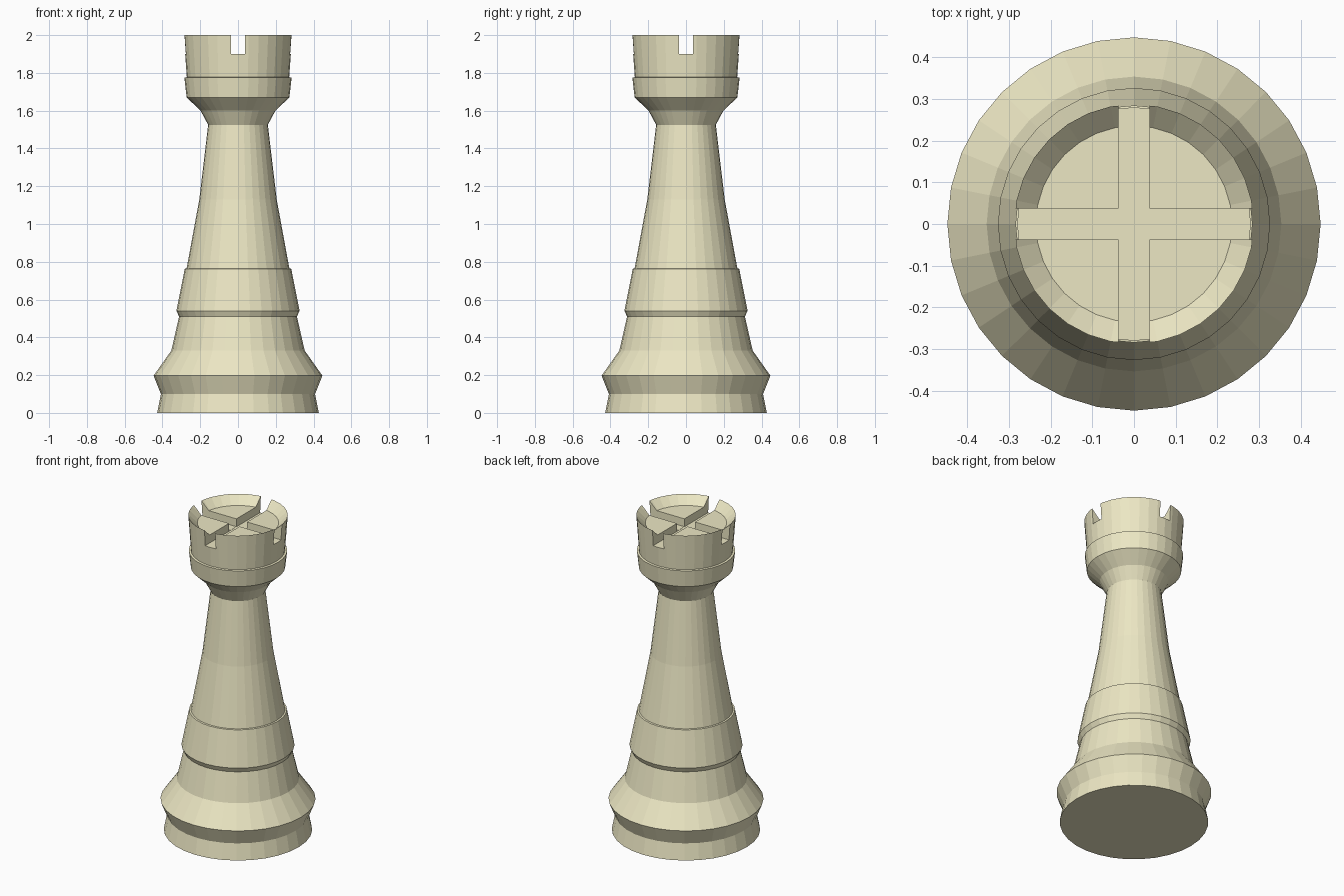
import bpy, bmesh, math

if "Cube" in bpy.data.objects:
    bpy.data.objects.remove(bpy.data.objects["Cube"])

SIDES = 32

def lathe(name, profile):
    """Closed flat-shaded solid of revolution from (radius, z) points, bottom to top."""
    bm = bmesh.new()
    rings = []
    for r, z in profile:
        rings.append([bm.verts.new((r * math.cos(2 * math.pi * i / SIDES),
                                    r * math.sin(2 * math.pi * i / SIDES), z))
                      for i in range(SIDES)])
    for a, b in zip(rings, rings[1:]):
        for i in range(SIDES):
            j = (i + 1) % SIDES
            bm.faces.new((a[i], a[j], b[j], b[i]))
    bm.faces.new(rings[0][::-1])
    bm.faces.new(rings[-1])
    bmesh.ops.recalc_face_normals(bm, faces=bm.faces)
    me = bpy.data.meshes.new(name)
    bm.to_mesh(me)
    bm.free()
    ob = bpy.data.objects.new(name, me)
    bpy.context.collection.objects.link(ob)
    return ob

def slot_cutter(name, size, z_bottom):
    bpy.ops.mesh.primitive_cube_add(size=1, location=(0, 0, z_bottom + size[2] / 2))
    ob = bpy.context.object
    ob.name = name
    ob.scale = size
    ob.hide_render = True
    ob.hide_viewport = False
    ob.display_type = 'WIRE'
    return ob

# Whole turned piece: base, banded body, neck, collar, head with bevelled recess
rook = lathe("tower_piece", [
    (0.428, 0), (0.408, 0.10), (0.447, 0.197), (0.353, 0.33),
    (0.312, 0.51), (0.326, 0.54), (0.282, 0.763), (0.272, 0.765),
    (0.205, 1.13), (0.158, 1.525), (0.198, 1.60), (0.272, 1.67),
    (0.284, 1.775), (0.271, 1.777), (0.287, 2.0), (0.235, 1.95),
])

# Crossed slots through the battlements
cutters = [slot_cutter("slot_cutter_x", (1, 0.075, 0.3), 1.90),
           slot_cutter("slot_cutter_y", (0.075, 1, 0.3), 1.899)]
for c in cutters:
    m = rook.modifiers.new(c.name, 'BOOLEAN')
    m.operation = 'DIFFERENCE'
    m.solver = 'EXACT'
    m.object = c

# Bake the cuts, then drop the cutters
bpy.context.view_layer.update()
dg = bpy.context.evaluated_depsgraph_get()
baked = bpy.data.meshes.new_from_object(rook.evaluated_get(dg))
rook.modifiers.clear()
rook.data = baked
for c in cutters:
    bpy.data.objects.remove(c)

# Ivory colour
mat = bpy.data.materials.new("ivory")
mat.diffuse_color = (0.84, 0.80, 0.55, 1)
mat.use_nodes = True
mat.node_tree.nodes["Principled BSDF"].inputs["Base Color"].default_value = mat.diffuse_color
rook.data.materials.clear()
rook.data.materials.append(mat)
